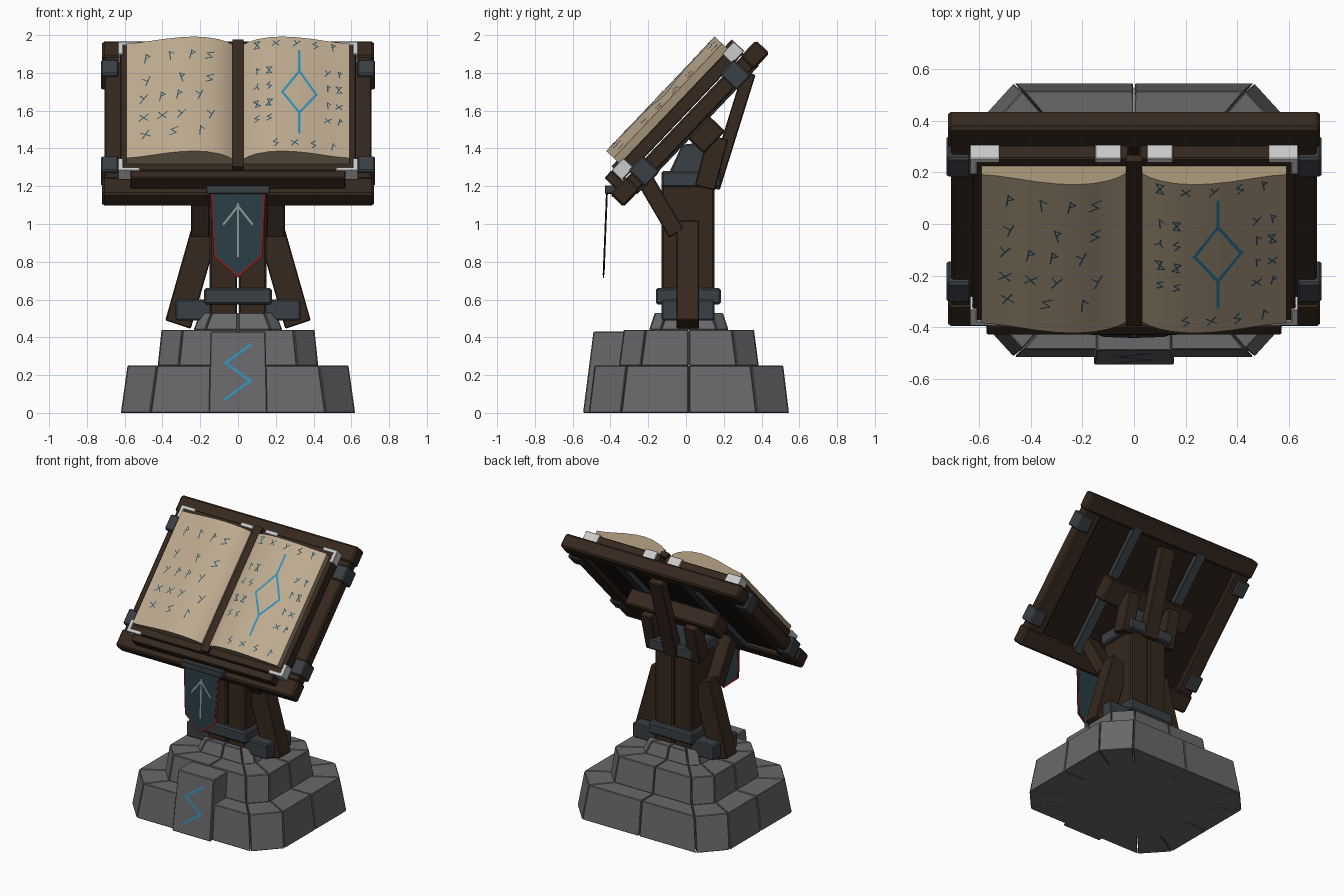
import bpy, bmesh, math, random
from mathutils import Vector

if "Cube" in bpy.data.objects:
    bpy.data.objects.remove(bpy.data.objects["Cube"])

random.seed(4)
TILT = math.radians(46.5)
C, S = math.cos(TILT), math.sin(TILT)


def mat(name, r, g, b):
    m = bpy.data.materials.new(name)
    m.diffuse_color = (r, g, b, 1)
    m.use_nodes = True
    m.node_tree.nodes["Principled BSDF"].inputs["Base Color"].default_value = m.diffuse_color
    return m


WOOD = mat("dark_wood", .036, .021, .013)
PANEL = mat("panel_wood", .016, .010, .007)
IRON = mat("iron", .042, .050, .058)
STONE = mat("stone", .14, .14, .15)
PAGE = mat("parchment", .52, .41, .28)
EDGE = mat("page_edges", .36, .28, .18)
SILVER = mat("silver", .75, .76, .78)
GLOW = mat("blue_rune", .03, .28, .48)
INK = mat("ink", .03, .09, .13)
CLOTH = mat("cloth", .022, .048, .06)
RED = mat("red_trim", .22, .012, .012)
PALE = mat("pale_thread", .25, .32, .33)


def finish(name, bm, m, bevel=0):
    bmesh.ops.recalc_face_normals(bm, faces=bm.faces)
    me = bpy.data.meshes.new(name)
    bm.to_mesh(me)
    bm.free()
    ob = bpy.data.objects.new(name, me)
    bpy.context.collection.objects.link(ob)
    me.materials.append(m)
    if bevel:
        b = ob.modifiers.new("bevel", 'BEVEL')
        b.width, b.segments = bevel, 1
    return ob


def loft(name, a, b, m, bevel=0):
    """Closed solid between two loops of equal length."""
    bm = bmesh.new()
    va, vb = [bm.verts.new(p) for p in a], [bm.verts.new(p) for p in b]
    bm.faces.new(va)
    bm.faces.new(vb)
    for i in range(len(a)):
        j = (i + 1) % len(a)
        bm.faces.new((va[i], va[j], vb[j], vb[i]))
    return finish(name, bm, m, bevel)


def prism_x(name, yz, x0, x1, m, bevel=0):
    return loft(name, [(x0, *p) for p in yz], [(x1, *p) for p in yz], m, bevel)


def box(name, x0, x1, y0, y1, z0, z1, m, bevel=0):
    return prism_x(name, [(y0, z0), (y1, z0), (y1, z1), (y0, z1)], x0, x1, m, bevel)


def tilt(x, u, n):
    """Desk space (x, up the slope, out of the slope) to world."""
    return (x, C * u - S * n, S * u + C * n)


def desk_box(name, x0, x1, u0, u1, n0, n1, m, bevel=0):
    yz = [tilt(0, u, n)[1:] for u, n in ((u0, n0), (u1, n0), (u1, n1), (u0, n1))]
    return prism_x(name, yz, x0, x1, m, bevel)


def beam_yz(name, p, q, w, x0, x1, m):
    """Timber from p to q in the side plane, w thick."""
    p, q = Vector(p), Vector(q)
    d = (q - p).normalized() * w / 2
    s = Vector((-d.y, d.x))
    return prism_x(name, [tuple(v) for v in (p + s, q + s, q - s, p - s)], x0, x1, m, .006)


def strokes(name, lines, width, place, m):
    """Thin flat strokes laid on a surface by the place function."""
    bm = bmesh.new()
    for p, q in lines:
        p, q = Vector(p), Vector(q)
        d = (q - p).normalized() * width / 2
        s = Vector((-d.y, d.x))
        bm.faces.new([bm.verts.new(place(*v)) for v in (p - d - s, q + d - s, q + d + s, p - d + s)])
    return finish(name, bm, m)


def path(*pts):
    return list(zip(pts, pts[1:]))


# Stone base: three stepped octagon tiers, each cut into separate stones
def ring(hx, hy, cx, cy, z):
    a, b = hx - cx, hy - cy
    pts = [(hx, 0), (hx, b), (a, hy), (0, hy), (-a, hy), (-hx, b),
           (-hx, 0), (-hx, -b), (-a, -hy), (0, -hy), (a, -hy), (hx, -b)]
    return [Vector((x, y, z)) for x, y in pts]


def scaled(v, k):
    return (v.x * k, v.y * k + .015, v.z)


tiers = [(0, .25, .62, .53, .585, .50, .155, .17, .66),
         (.25, .44, .425, .37, .405, .345, .11, .115, .55),
         (.44, .53, .235, .21, .20, .18, .06, .06, .6)]
for t, (z0, z1, bx, by, tx, ty, cx, cy, k) in enumerate(tiers):
    lo, hi = ring(bx, by, cx, cy, z0), ring(tx, ty, cx, cy, z1)
    for i in range(12):
        j = (i + 1) % 12
        quads = []
        for r in (lo, hi):
            g = (r[j] - r[i]).normalized() * .003
            a, b = r[i] + g, r[j] - g
            quads.append([scaled(a, 1), scaled(b, 1), scaled(b, k), scaled(a, k)])
        loft(f"base_stone_{t}_{i}", quads[0], quads[1], STONE, .004)
    loft(f"base_core_{t}", [scaled(v, k + .04) for v in lo],
         [scaled(v - Vector((0, 0, .003)), k + .04) for v in hi], STONE)

# Front key stone with its rune
loft("key_stone", [(-.155, -.545, 0), (.155, -.545, 0), (.155, -.3, 0), (-.155, -.3, 0)],
     [(-.145, -.49, .43), (.145, -.49, .43), (.145, -.3, .43), (-.145, -.3, .43)], STONE, .005)
strokes("key_stone_rune", path((.065, .36), (-.065, .265), (.065, .17), (-.065, .075)), .014,
        lambda x, z: (x, -.548 + z * .055 / .43, z), GLOW)

# Post: paired timbers, collars and iron head
for s in (-1, 1):
    x0, x1 = sorted((s * .004, s * .15))
    box("post_timber", x0, x1, -.13, .15, .46, 1.25, WOOD, .01)
    # Splayed side braces with iron shoes
    prof = [(.385, .49), (.25, .445), (.10, .97), (.235, 1.02)]
    loft("side_brace", [(s * x, -.05, z) for x, z in prof], [(s * x, .07, z) for x, z in prof], WOOD, .006)
    x0, x1 = sorted((s * .14, s * .33))
    box("brace_shoe", x0, x1, -.13, .15, .49, .60, IRON, .008)
    # Front struts and short rear struts under the desk
    x0, x1 = sorted((s * .15, s * .25))
    beam_yz("front_strut", (-.05, .95), (-.22, 1.24), .09, x0, x1, WOOD)
    x0, x1 = sorted((s * .13, s * .22))
    beam_yz("rear_side_strut", (.10, 1.19), (.17, 1.46), .11, x0, x1, WOOD)
    # Iron runners on the underside
    x0, x1 = sorted((s * .24, s * .31))
    desk_box("under_strap", x0, x1, .66, 1.6, .985, 1.03, IRON, .004)
box("lower_collar", -.18, .18, -.16, .185, .575, .66, IRON, .01)
box("upper_collar", -.18, .18, -.13, .185, 1.195, 1.28, IRON, .01)
prism_x("post_head", [(-.09, 1.27), (.15, 1.27), (.13, 1.40), (.07, 1.43), (-.02, 1.42)], -.11, .11, IRON, .008)
beam_yz("rear_long_strut", (.145, 1.19), (.335, 1.80), .07, -.055, .055, WOOD)
desk_box("cross_beam", -.36, .36, 1.06, 1.225, .875, .995, WOOD, .01)

# Desk frame, panel planks, straps and ledge
desk_box("top_rail", -.72, .72, 1.565, 1.686, .99, 1.09, WOOD, .012)
desk_box("bottom_rail", -.72, .72, .563, .69, .99, 1.09, WOOD, .012)
for i in range(4):
    desk_box("panel_plank", -.6 + i * .3, -.303 + i * .3, .67, 1.58, 1.02, 1.085, PANEL)
desk_box("book_ledge", -.57, .57, .605, .66, 1.08, 1.17, WOOD, .006)
for s in (-1, 1):
    x0, x1 = sorted((s * .58, s * .708))
    desk_box("side_stile", x0, x1, .68, 1.575, .995, 1.085, WOOD, .01)
    x0, x1 = sorted((s * .632, s * .725))
    for u in (.775, 1.478):
        desk_box("frame_strap", x0, x1, u - .055, u + .055, .98, 1.105, IRON, .008)

# Book cover, spine and silver fittings
desk_box("book_spine", -.03, .03, .675, 1.60, 1.15, 1.185, WOOD)
for s in (-1, 1):
    x0, x1 = sorted((s * .02, s * .625))
    desk_box("book_cover", x0, x1, .665, 1.592, 1.09, 1.162, WOOD, .005)
    for u0, u1, v0, v1 in ((.66, .685, .66, .75), (1.575, 1.6, 1.51, 1.6)):
        x0, x1 = sorted((s * .52, s * .635))
        y0, y1 = sorted((s * .608, s * .635))
        desk_box("corner_fitting_across", x0, x1, u0, u1, 1.095, 1.17, SILVER, .003)
        desk_box("corner_fitting_along", y0, y1, v0, v1, 1.095, 1.17, SILVER, .003)
    x0, x1 = sorted((s * .05, s * .15))
    desk_box("spine_clip", x0, x1, 1.575, 1.602, 1.095, 1.17, SILVER, .003)

# Pages: arched blocks either side of the spine
ARCH = [(.03, 1.200), (.06, 1.222), (.10, 1.240), (.16, 1.255), (.23, 1.261), (.30, 1.257),
        (.38, 1.245), (.46, 1.228), (.53, 1.214), (.59, 1.207)]


def on_page(x, u):
    a = min(max(abs(x), .03), .5899)
    for (x0, h0), (x1, h1) in zip(ARCH, ARCH[1:]):
        if x0 <= a <= x1:
            return tilt(x, u, h0 + (h1 - h0) * (a - x0) / (x1 - x0) + .003)


for s in (-1, 1):
    prof = ARCH + [(.59, 1.155), (.03, 1.155)]
    ob = loft("page_block", [tilt(s * x, .715, n) for x, n in prof],
              [tilt(s * x, 1.55, n) for x, n in prof], PAGE)
    ob.data.materials.append(EDGE)
    up = Vector(tilt(0, 0, 1))
    for f in ob.data.polygons:
        if f.normal.dot(up) < .5:
            f.material_index = 1
    ob.select_set(True)
    bpy.context.view_layer.objects.active = ob
    bpy.ops.object.shade_smooth_by_angle(angle=math.radians(40))
    ob.select_set(False)

# Page runes: small glyphs from a few stroke patterns
GLYPHS = [path((0, -1), (0, 1), (.7, .5), (0, 0)),
          path((-.6, 1), (.6, 1), (-.6, -1), (.6, -1), (-.6, 1)),
          path((-.7, -.8), (.7, .8)) + path((-.7, .6), (.7, -.6)),
          path((0, -1), (0, 1), (.7, .4)),
          path((.5, 1), (-.5, .3), (.5, -.3), (-.5, -1)),
          path((0, 0), (0, 1)) + path((-.7, -.8), (0, 0), (.7, -.8)),
          path((-.5, -1), (.6, .9)) + path((-.6, .7), (.05, 0))]


def u_of(z):
    return (z - .86) / .725


spots = []
for z, xs in ((1.89, (-.49, -.36, -.25, -.15)), (1.77, (-.48, -.30, -.15)), (1.68, (-.50, -.41, -.32, -.2)),
              (1.58, (-.50, -.4, -.30, -.14)), (1.49, (-.49, -.34, -.2))):
    spots += [(x, z, .031) for x in xs]
spots += [(x, 1.95, .024) for x in (.10, .2, .31, .41, .5)] + [(x, 1.425, .024) for x in (.2, .3, .4, .5)]
spots += [(x, z, .022) for z in (1.81, 1.73, 1.64, 1.56) for x in (.10, .165, .475, .535)]
lines = []
for x, z, r in spots:
    a, u = random.uniform(-.25, .25), u_of(z)
    c, s = r * math.cos(a), r * math.sin(a)
    for p, q in random.choice(GLYPHS):
        lines.append([(x + c * v[0] - s * v[1], u + s * v[0] + c * v[1]) for v in (p, q)])
strokes("page_runes", lines, .006, on_page, INK)
big = path(*[(x, u_of(z)) for x, z in ((.325, 1.91), (.325, 1.805), (.415, 1.69), (.325, 1.585),
                                       (.235, 1.69), (.325, 1.805))])
strokes("large_page_rune", big + path((.325, u_of(1.585)), (.325, u_of(1.48))), .013, on_page, GLOW)

# Hanging banner with trim, bar and arrow mark
box("banner_bar", -.17, .17, -.43, -.37, 1.16, 1.205, IRON, .005)


def on_banner(x, z, d=0):
    return (x, -.42 - .04 * (1.16 - z) + d, z)


def banner(name, pts, front, back, m):
    loft(name, [on_banner(*p, front) for p in pts], [on_banner(*p, back) for p in pts], m)


banner("banner_trim", [(-.147, 1.18), (.147, 1.18), (.128, .825), (0, .715), (-.128, .825)], -.001, .003, RED)
banner("banner_cloth", [(-.135, 1.18), (.135, 1.18), (.117, .832), (0, .731), (-.117, .832)], -.004, .006, CLOTH)
strokes("banner_mark", path((0, .83), (0, 1.105)) + path((-.075, 1.0), (0, 1.095), (.075, 1.0)), .011,
        lambda x, z: on_banner(x, z, -.006), PALE)
